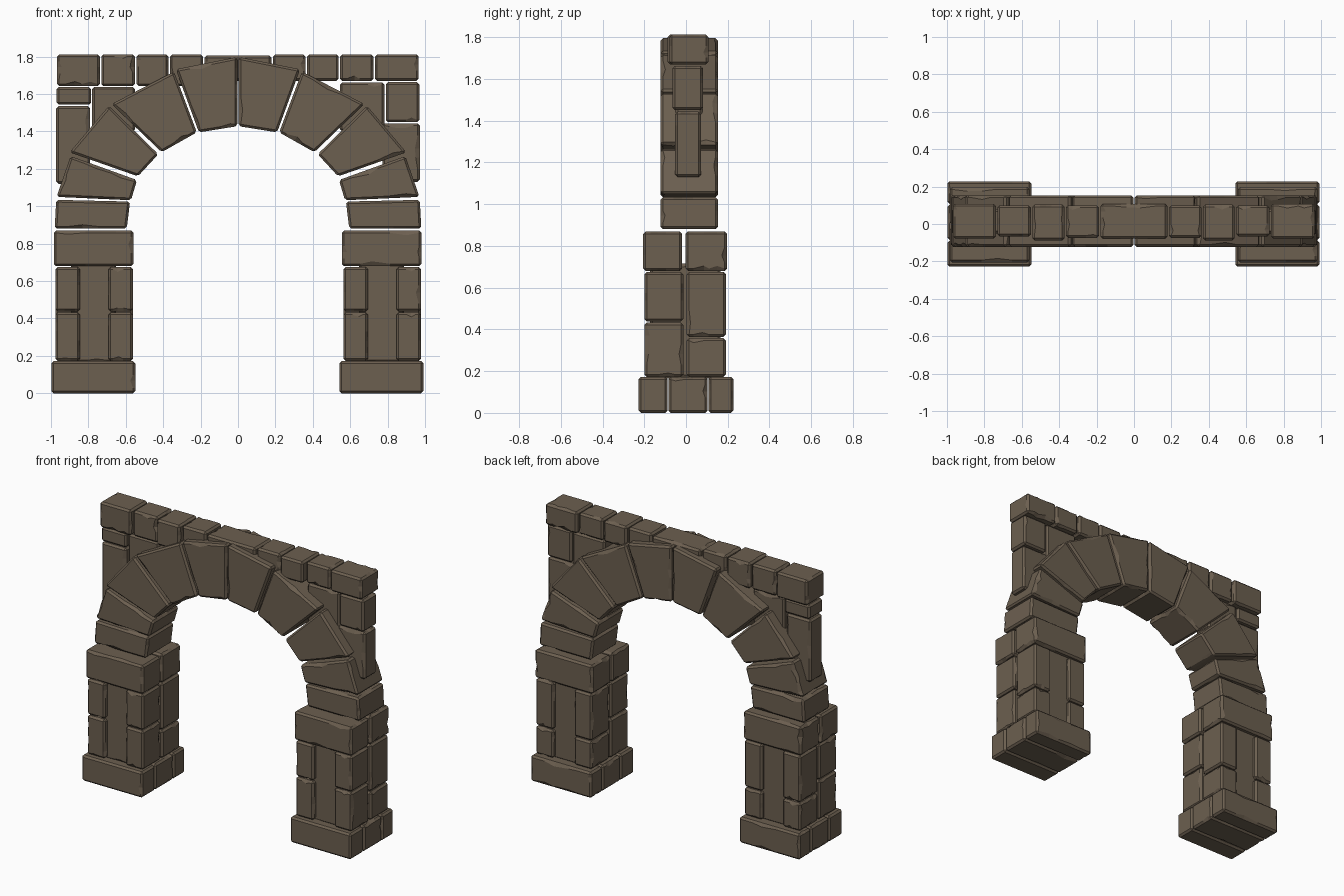
import bpy, bmesh, random
from mathutils import Vector

if "Cube" in bpy.data.objects:
    bpy.data.objects.remove(bpy.data.objects["Cube"])

random.seed(7)
stone = bpy.data.materials.new("brown_stone")
stone.diffuse_color = (0.15, 0.115, 0.08, 1)
stone.use_nodes = True
stone.node_tree.nodes["Principled BSDF"].inputs["Base Color"].default_value = stone.diffuse_color


def block(name, quad, y0, y1, bevel=0.012, chips=0.16):
    """Chipped stone: quad = four (x, z) corners, counter-clockwise from lower left."""
    bm = bmesh.new()
    bmesh.ops.create_cube(bm, size=1)
    bmesh.ops.subdivide_edges(bm, edges=bm.edges[:], cuts=4, use_grid_fill=True)
    a, b, c, d = [Vector((p[0], 0, p[1])) for p in quad]
    # uneven grid lines so chips fall irregularly
    lines = [{i: i / 5 + (random.uniform(-.04, .04) if 0 < i < 5 else 0)
              for i in range(6)} for _ in range(3)]
    for v in bm.verts:
        u, t, w = [lines[k][round((v.co[k] + .5) * 5)] for k in range(3)]
        v.co = a.lerp(b, u).lerp(d.lerp(c, u), w)
        v.co.y = y0 + (y1 - y0) * t
    bmesh.ops.recalc_face_normals(bm, faces=bm.faces[:])
    sharp = [e for e in bm.edges if e.calc_face_angle(0) > 0.5]
    bmesh.ops.bevel(bm, geom=sharp, offset=bevel, segments=1, affect='EDGES',
                    clamp_overlap=True)
    bm.normal_update()
    # widen the bevel at random points, sliding along the flat face
    moves = []
    for v in bm.verts:
        if random.random() > chips:
            continue
        rim = [e for e in v.link_edges if e.calc_length() < bevel * 1.6]
        if len(rim) != 1:
            continue
        n = max(v.link_faces, key=lambda f: f.calc_area()).normal
        s = v.co - rim[0].other_vert(v).co
        s -= n * s.dot(n)
        if s.length > 1e-5:
            moves.append((v, s.normalized() * random.uniform(.004, .016)))
    for v, s in moves:
        v.co += s
    me = bpy.data.meshes.new(name)
    bm.to_mesh(me)
    bm.free()
    me.materials.append(stone)
    ob = bpy.data.objects.new(name, me)
    bpy.context.collection.objects.link(ob)
    return ob


def brick(name, x0, x1, z0, z1, y0, y1, **kw):
    return block(name, [(x0, z0), (x1, z0), (x1, z1), (x0, z1)], y0, y1, **kw)


def flip(quad):
    """Mirror a profile across x = 0, keeping the corner order."""
    a, b, c, d = [(-x, z) for x, z in quad]
    return [b, a, d, c]


# pillars
for side, x in (("left", -0.772), ("right", 0.768)):
    # base slabs
    for i, (y0, y1) in enumerate(((-.228, -.088), (-.085, .104), (.107, .228))):
        brick(f"{side}_base_slab_{i}", x - .226, x + .223, .0, .172, y0, y1)
    # recessed core
    brick(f"{side}_pillar_core", x - .12, x + .12, .165, .715, -.172, .165)
    for face, y0, y1, split in (("front", -.2, -.012, .432), ("back", .003, .192, .358)):
        # corner stones
        for k, x0, x1 in (("a", x - .205, x - .073), ("b", x + .079, x + .21)):
            brick(f"{side}_{face}_corner_low_{k}", x0, x1, .173, split, y0, y1)
            brick(f"{side}_{face}_corner_high_{k}", x0, x1, split + .006, .675, y0, y1)
        # capstones
        brick(f"{side}_{face}_capstone", x - .213, x + .213, .68, .87,
              y0 - .005, y1 + (.005 if face == "back" else -.006))

# arch: springer and wedge stones, mirrored left and right
wedges = [
    [(-.98, .88), (-.595, .88), (-.577, 1.025), (-.972, 1.034)],
    [(-.97, 1.05), (-.572, 1.032), (-.54, 1.14), (-.895, 1.268)],
    [(-.9, 1.288), (-.535, 1.16), (-.426, 1.278), (-.69, 1.537)],
    [(-.676, 1.546), (-.408, 1.289), (-.22, 1.395), (-.342, 1.72)],
    [(-.332, 1.732), (-.209, 1.395), (-.003, 1.428), (-.003, 1.798)],
]
for i, q in enumerate(wedges):
    block(f"left_arch_stone_{i}", q, -.122, .153)
    block(f"right_arch_stone_{i}", flip(q), -.122, .153)

# top course
edges = [-.972, -.735, -.547, -.368, -.183, .183, .365, .542, .728, .97]
for i, (x0, x1) in enumerate(zip(edges, edges[1:])):
    z0 = 1.642 if i < 4 else 1.67
    y0, y1 = ((-.078, .108), (-.066, .1), (-.088, .104), (-.074, .1))[min(i, 8 - i) % 4]
    brick(f"top_course_{i}", x0 + .004, x1 - .004, z0, 1.805 if i == 4 else 1.812, y0, y1)

# spandrel filling
brick("left_spandrel_thin", -.97, -.785, 1.543, 1.637, -.06, .085)
brick("left_spandrel_tall", -.972, -.79, 1.12, 1.535, -.055, .075)
brick("left_spandrel_inner", -.78, -.55, 1.4, 1.638, -.05, .08)
brick("right_spandrel_upper", .79, .97, 1.45, 1.663, -.064, .082)
brick("right_spandrel_tall", .772, .972, 1.13, 1.443, -.052, .072)
brick("right_spandrel_inner", .545, .783, 1.4, 1.662, -.05, .08)
